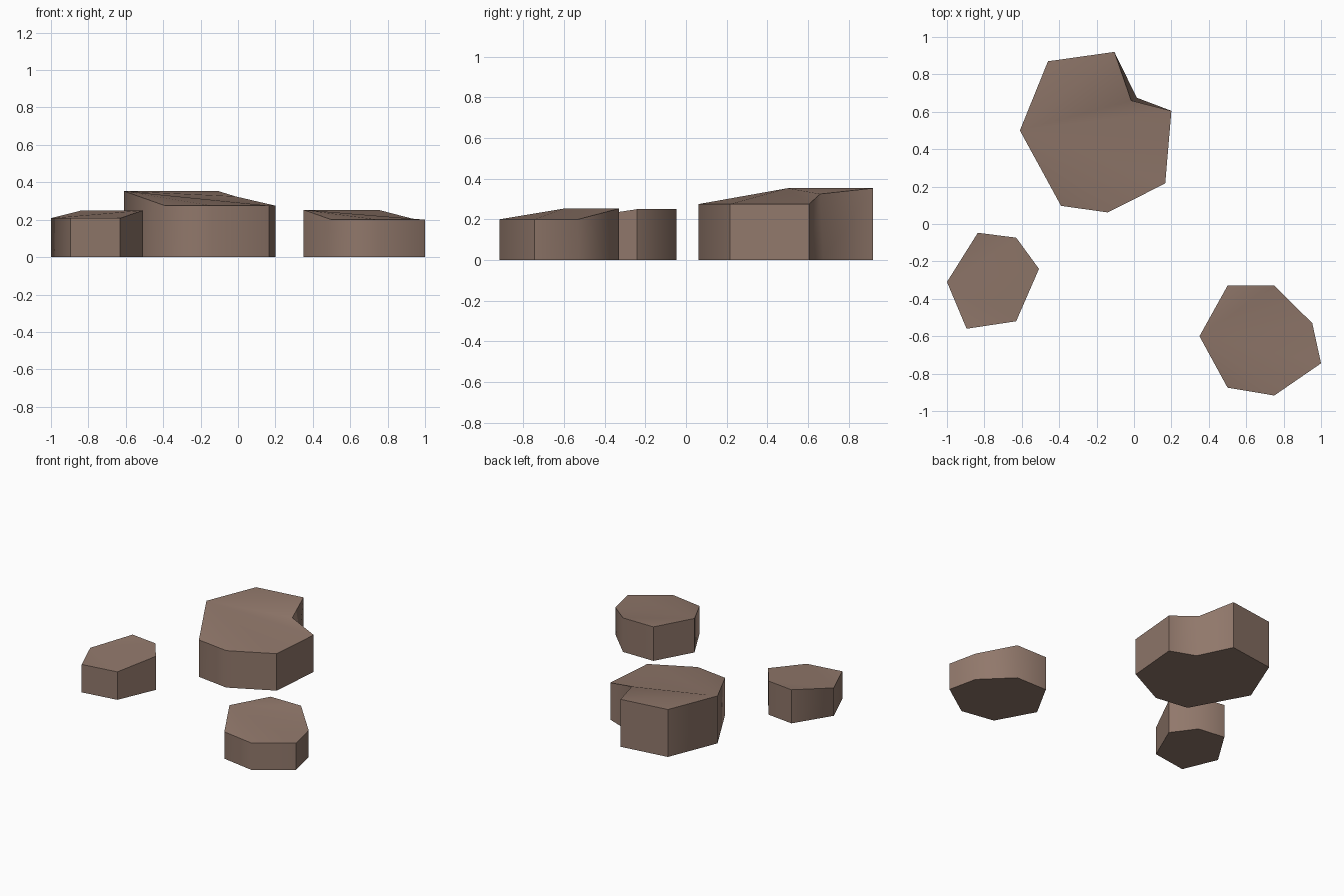
import bpy, bmesh, math

if "Cube" in bpy.data.objects:
    bpy.data.objects.remove(bpy.data.objects["Cube"])

stone = bpy.data.materials.new("brown_stone")
stone.diffuse_color = (0.283, 0.188, 0.147, 1)
stone.use_nodes = True
stone.node_tree.nodes["Principled BSDF"].inputs["Base Color"].default_value = stone.diffuse_color


def make_rock(name, outline, notch=None):
    """Prism with a sloping top. outline: (x, y, top height); notch: (index, x, y) shifts one foot point."""
    bm = bmesh.new()
    top = [bm.verts.new(p) for p in outline]
    foot = [bm.verts.new((x, y, 0)) for x, y, z in outline]
    if notch:
        i, x, y = notch
        foot[i].co = (x, y, 0)
    n = len(top)
    for i in range(n):
        j = (i + 1) % n
        bm.faces.new((top[i], top[j], foot[j], foot[i]))
    # top is a fan from the first, high corner
    for i in range(1, n - 1):
        bm.faces.new((top[0], top[i], top[i + 1]))
    bm.faces.new(foot)
    bmesh.ops.recalc_face_normals(bm, faces=bm.faces)
    mesh = bpy.data.meshes.new(name)
    bm.to_mesh(mesh)
    bm.free()
    mesh.materials.append(stone)
    obj = bpy.data.objects.new(name, mesh)
    bpy.context.collection.objects.link(obj)
    bpy.ops.object.select_all(action='DESELECT')
    obj.select_set(True)
    bpy.context.view_layer.objects.active = obj
    bpy.ops.object.shade_smooth_by_angle(angle=math.radians(55))


# large rock with a notch in its back right side
make_rock("large_rock", [
    (-0.61, 0.50, 0.353), (-0.46, 0.87, 0.353), (-0.105, 0.92, 0.353),
    (-0.015, 0.66, 0.325), (0.20, 0.605, 0.275), (0.167, 0.217, 0.275),
    (-0.14, 0.062, 0.275), (-0.39, 0.097, 0.275)], notch=(3, 0.015, 0.675))

# small rock at the left
make_rock("left_rock", [
    (-1.0, -0.31, 0.208), (-0.835, -0.047, 0.25), (-0.63, -0.073, 0.25),
    (-0.508, -0.24, 0.25), (-0.63, -0.52, 0.208), (-0.895, -0.56, 0.208)])

# medium rock at the front right
make_rock("right_rock", [
    (0.35, -0.60, 0.253), (0.50, -0.33, 0.253), (0.75, -0.33, 0.253),
    (0.953, -0.53, 0.2), (1.0, -0.745, 0.2), (0.75, -0.917, 0.2),
    (0.50, -0.875, 0.2)])
